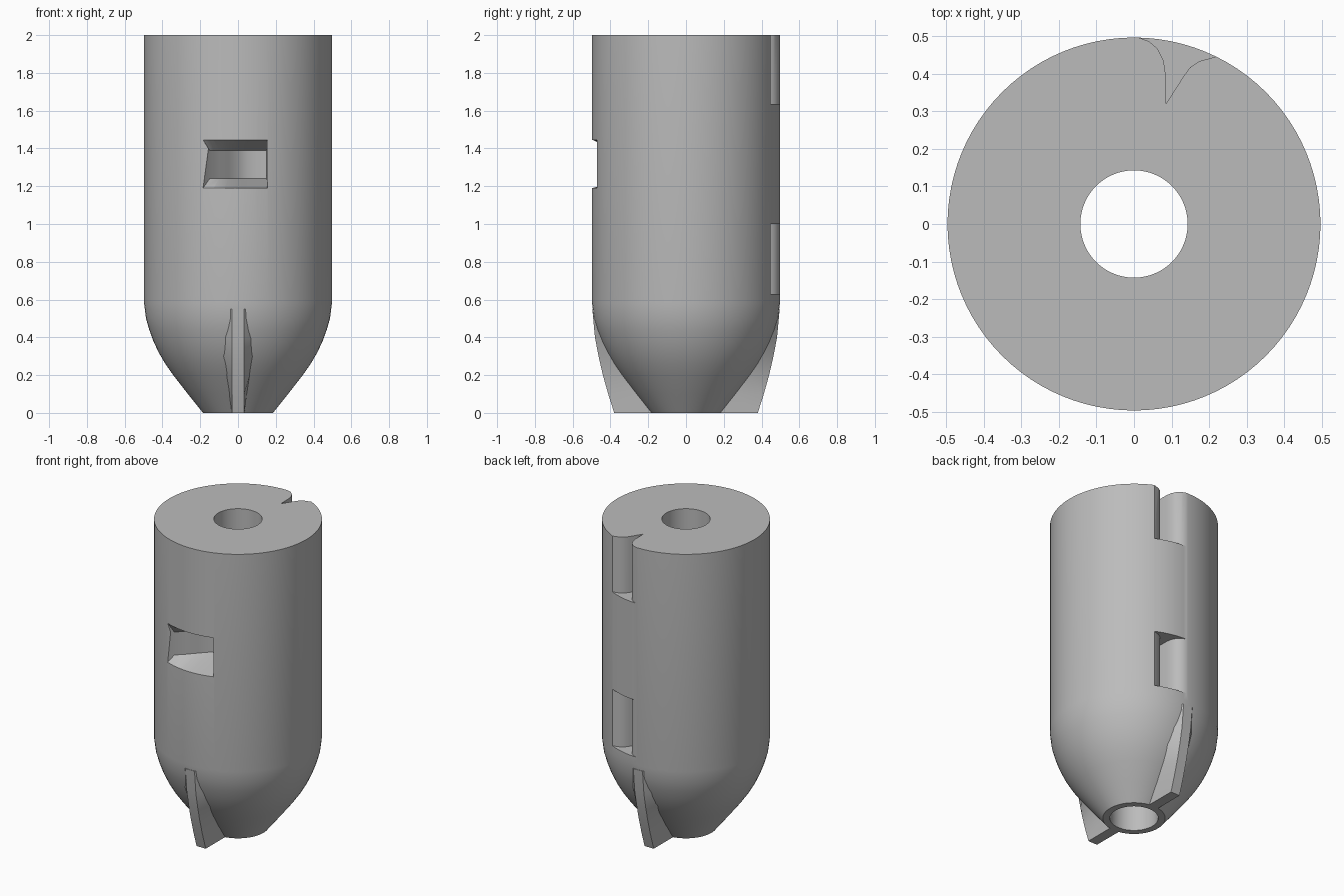
import bpy, bmesh, math

cube = bpy.data.objects.get("Cube")
if cube:
    bpy.data.objects.remove(cube, do_unlink=True)

grey = bpy.data.materials.new("plain grey")
grey.use_nodes = True
grey.diffuse_color = (0.5, 0.5, 0.5, 1)
grey.node_tree.nodes["Principled BSDF"].inputs["Base Color"].default_value = (0.5, 0.5, 0.5, 1)

R = 0.497       # barrel radius
BORE = 0.143    # through hole radius


def finish(name, bm):
    bmesh.ops.recalc_face_normals(bm, faces=bm.faces)
    mesh = bpy.data.meshes.new(name)
    bm.to_mesh(mesh)
    bm.free()
    mesh.materials.append(grey)
    ob = bpy.data.objects.new(name, mesh)
    bpy.context.collection.objects.link(ob)
    return ob


def loft(name, rings, closed=False):
    """Skin equal-length rings; cap the ends, or join last to first."""
    bm = bmesh.new()
    loops = [[bm.verts.new(p) for p in ring] for ring in rings]
    n = len(loops[0])
    pairs = list(zip(loops, loops[1:]))
    if closed:
        pairs.append((loops[-1], loops[0]))
    else:
        bm.faces.new(loops[0])
        bm.faces.new(loops[-1])
    for a, b in pairs:
        for i in range(n):
            j = (i + 1) % n
            bm.faces.new((a[i], a[j], b[j], b[i]))
    return finish(name, bm)


def smooth(ob):
    bpy.ops.object.select_all(action='DESELECT')
    ob.select_set(True)
    bpy.context.view_layer.objects.active = ob
    bpy.ops.object.shade_smooth_by_angle(angle=math.radians(25))


# Hollow barrel with a tapered nose, turned around z
nose = [(0.185, 0), (0.265, 0.1), (0.343, 0.2), (0.385, 0.26), (0.42, 0.32),
        (0.448, 0.38), (0.47, 0.44), (0.487, 0.5), (R, 0.58)]
profile = [(BORE, 0)] + nose + [(R, 2), (BORE, 2)]
SEG = 96
body = loft("barrel", [[(r * math.cos(t), r * math.sin(t), z) for r, z in profile]
                       for t in (2 * math.pi * k / SEG for k in range(SEG))], closed=True)

cutters = []

# Two hooked slots along the back
slot = [(0.012, 0.497), (0.04, 0.487), (0.063, 0.467), (0.079, 0.435), (0.084, 0.4),
        (0.085, 0.32), (0.133, 0.395), (0.15, 0.418), (0.175, 0.434), (0.218, 0.446),
        (0.26, 0.56), (0.012, 0.56)]
for label, low, high in (("upper", 1.635, 2.1), ("lower", 0.63, 1.0)):
    cutters.append(loft(label + "_slot_cutter",
                        [[(x, y, z) for x, y in slot] for z in (low, high)]))

# Front pocket: sloping sill and lintel, floor falling inward to the left
floor = [(-0.15, -0.443), (-0.1, -0.395), (-0.05, -0.34), (0, -0.288),
         (0.05, -0.262), (0.1, -0.255), (0.152, -0.25)]
rings = []
for i, (fx, fy) in enumerate(floor):
    x = -0.185 + 0.34 * i / (len(floor) - 1)
    y = -math.sqrt(R * R - x * x)
    rings.append([(fx, fy, 1.24), (x, y, 1.19), (x, -0.6, 1.19),
                  (x, -0.6, 1.445), (x, y, 1.445), (fx, fy, 1.39)])
cutters.append(loft("pocket_cutter", rings))

bpy.context.view_layer.objects.active = body
for c in cutters:
    mod = body.modifiers.new(c.name, 'BOOLEAN')
    mod.operation = 'DIFFERENCE'
    mod.solver = 'EXACT'
    mod.object = c
    bpy.ops.object.modifier_apply(modifier=mod.name)
    bpy.data.objects.remove(c, do_unlink=True)
smooth(body)

# Fins on the nose: height, outer reach, root depth, root half width
sections = [(0, 0.38, 0.17, 0.034), (0.1, 0.412, 0.25, 0.047), (0.2, 0.44, 0.33, 0.062),
            (0.3, 0.463, 0.4, 0.077), (0.4, 0.482, 0.447, 0.07), (0.55, 0.496, 0.485, 0.05)]
for name, side in (("front_fin", -1), ("back_fin", 1)):
    fin = loft(name, [[(-0.033, side * out, z), (0.033, side * out, z),
                       (w, side * root, z), (-w, side * root, z)]
                      for z, out, root, w in sections])
    smooth(fin)
